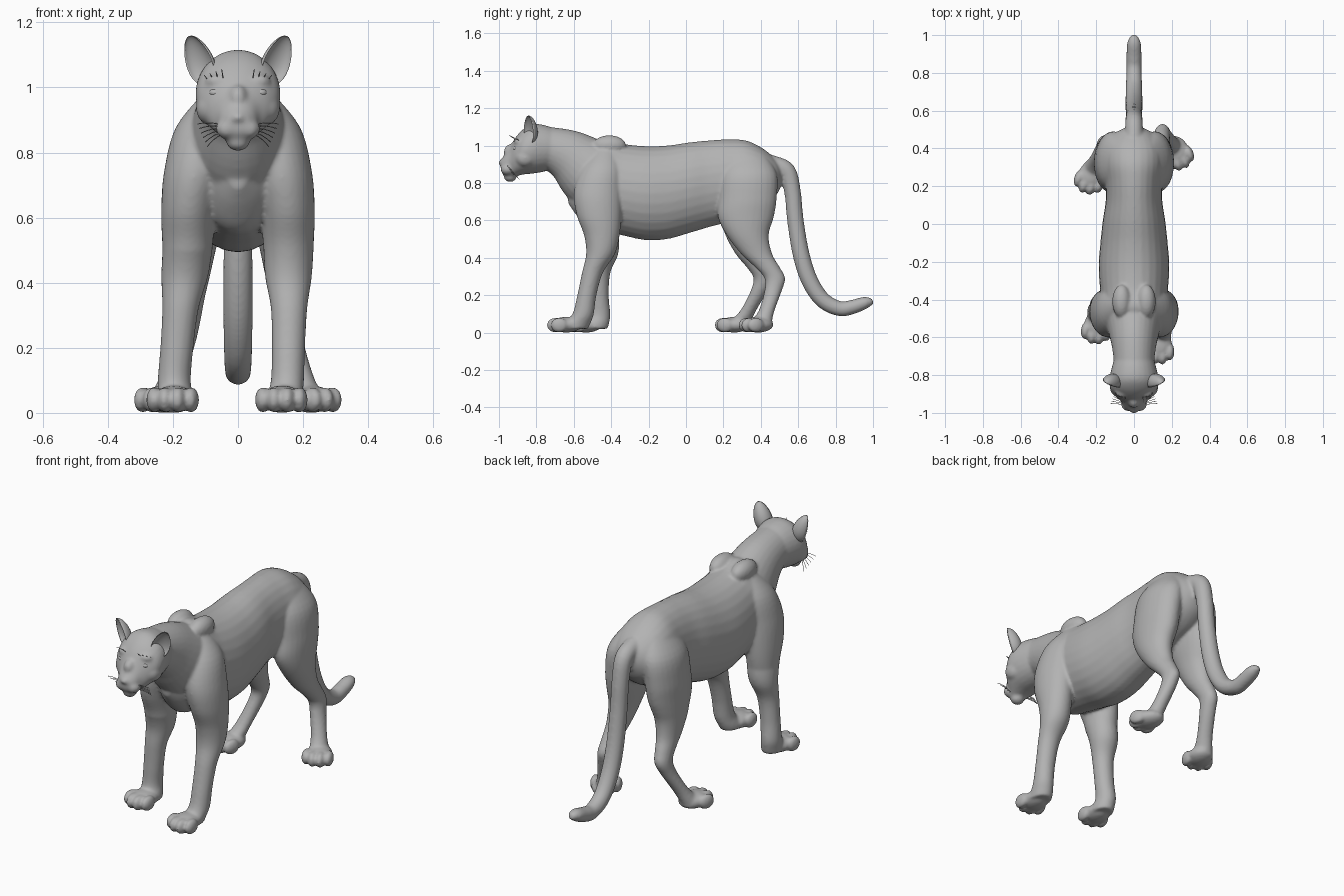
import bpy, bmesh, math
from mathutils import Vector, Matrix

if "Cube" in bpy.data.objects:
    bpy.data.objects.remove(bpy.data.objects["Cube"])

grey = bpy.data.materials.new("plain grey")
grey.use_nodes = True
colour = (0.45, 0.45, 0.45, 1)
grey.diffuse_color = colour
grey.node_tree.nodes["Principled BSDF"].inputs["Base Color"].default_value = colour
X, Y, Z = Vector((1, 0, 0)), Vector((0, 1, 0)), Vector((0, 0, 1))


def spline(rows, steps=5):
    """Catmull-Rom interpolation of rows of numbers."""
    rows = [Vector(r) for r in rows]
    out = []
    for i in range(len(rows) - 1):
        a, b, c, d = rows[max(i - 1, 0)], rows[i], rows[i + 1], rows[min(i + 2, len(rows) - 1)]
        for k in range(steps):
            t = k / steps
            out.append(b + (c - a) * t / 2 + (a * 2 - b * 5 + c * 4 - d) * t * t / 2
                       + (b * 3 - a - c * 3 + d) * t ** 3 / 2)
    return out + [rows[-1]]


def loft(bm, rings, sides=28):
    """Closed skin over elliptical rings given as centre and two half axes."""
    loops = []
    for c, u, v in rings:
        angles = [math.tau * k / sides for k in range(sides)]
        loops.append([bm.verts.new(c + u * math.cos(a) + v * math.sin(a)) for a in angles])
    for p, q in zip(loops, loops[1:]):
        for k in range(sides):
            n = (k + 1) % sides
            bm.faces.new((p[k], p[n], q[n], q[k]))
    bm.faces.new(loops[0][::-1])
    bm.faces.new(loops[-1])


def trunk(bm, rows):
    """Upright sections: y, top, bottom, half width."""
    loft(bm, [(Y * y + Z * (t + b) / 2, X * w, Z * (t - b) / 2) for y, t, b, w in spline(rows)])


def tube(bm, rows):
    """Sections square to a path in the middle plane: y, z, half width, half depth."""
    pts = spline(rows)
    rings = []
    for i, (y, z, w, d) in enumerate(pts):
        p, q = pts[max(i - 1, 0)], pts[min(i + 1, len(pts) - 1)]
        along = Vector((0, q[0] - p[0], q[1] - p[1])).normalized()
        rings.append((Vector((0, y, z)), X * w, X.cross(along) * d))
    loft(bm, rings)


def leg(bm, rows, side, dx, dy, bend):
    """Level sections: z, x, y, half width, half depth; the foot shifts by dx, dy."""
    rings = []
    for z, x, y, w, d in spline(rows):
        k = max(0, 1 - z / bend)
        rings.append((Vector((side * (x + dx * k), y + dy * k, z)), X * w, Y * d))
    loft(bm, rings)


def ball(bm, centre, size, turn=Matrix()):
    m = Matrix.Translation(centre) @ turn @ Matrix.Diagonal((*size, 1))
    return bmesh.ops.create_uvsphere(bm, u_segments=24, v_segments=14, radius=1, matrix=m)["verts"]


def pair(bm, centre, size):
    for s in (-1, 1):
        ball(bm, (s * centre[0], centre[1], centre[2]), size)


def paw(bm, x, y, yaw):
    turn = Matrix.Rotation(math.radians(yaw), 4, "Z")
    base = Vector((x, y, 0))
    ball(bm, base + Z * 0.042, (0.066, 0.085, 0.042), turn)
    for off, fwd in ((-0.057, 0.035), (-0.02, 0.058), (0.02, 0.058), (0.057, 0.035)):
        ball(bm, base + turn @ Vector((off, -fwd, 0.04)), (0.024, 0.046, 0.04), turn)


def finish(bm, name):
    bmesh.ops.recalc_face_normals(bm, faces=bm.faces)
    me = bpy.data.meshes.new(name)
    bm.to_mesh(me)
    bm.free()
    ob = bpy.data.objects.new(name, me)
    bpy.context.collection.objects.link(ob)
    return ob


def polish(ob):
    ob.data.materials.clear()
    ob.data.materials.append(grey)
    for p in ob.data.polygons:
        p.use_smooth = True
        p.material_index = 0


bm = bmesh.new()
# Ribcage, belly and rump
trunk(bm, [(-.63, .83, .69, .03), (-.58, .93, .62, .09), (-.52, 1.0, .56, .13),
           (-.44, 1.04, .54, .165), (-.34, 1.01, .52, .18), (-.22, .997, .495, .187),
           (-.1, 1.0, .5, .178), (.02, 1.017, .533, .165), (.12, 1.027, .563, .15),
           (.22, 1.033, .59, .15), (.32, 1.027, .63, .16), (.41, .985, .67, .15),
           (.48, .925, .73, .1), (.515, .87, .8, .035)])
# Neck
tube(bm, [(-.8, .98, .11, .12), (-.72, .98, .108, .118), (-.62, .94, .122, .145),
          (-.5, .85, .15, .19), (-.4, .8, .15, .2)])
# Tail
tube(bm, [(.4, .9, .05, .06), (.47, .895, .048, .05), (.54, .86, .046, .048),
          (.57, .75, .044, .044), (.585, .6, .044, .044), (.615, .42, .045, .045),
          (.66, .28, .045, .045), (.73, .175, .043, .043), (.82, .128, .04, .04),
          (.89, .137, .04, .038), (.96, .16, .036, .032), (1.0, .165, .016, .014)])
# Skull
trunk(bm, [(-.7, 1.09, .88, .1), (-.76, 1.11, .86, .118), (-.82, 1.115, .85, .13),
           (-.87, 1.088, .845, .126), (-.91, 1.045, .835, .1), (-.94, .995, .825, .068),
           (-.97, .95, .835, .052), (-.99, .925, .865, .032)])
# Muzzle pads, cheeks, brows and shoulder blades
pair(bm, (.032, -.955, .873), (.036, .036, .032))
pair(bm, (.085, -.86, .935), (.044, .055, .05))
pair(bm, (.06, -.89, 1.02), (.04, .03, .022))
pair(bm, (.065, -.41, 1.0), (.05, .09, .055))
# Nose, bridge and chin
ball(bm, (0, -.982, .908), (.026, .02, .018))
ball(bm, (0, -.93, .965), (.032, .045, .045))
ball(bm, (0, -.94, .833), (.036, .034, .028))

# Legs, with one of each pair stepping ahead
fore = [(.99, .06, -.43, .04, .05), (.88, .105, -.45, .085, .11), (.75, .13, -.47, .096, .13),
        (.63, .15, -.465, .086, .12), (.52, .155, -.45, .078, .095), (.42, .155, -.457, .072, .077),
        (.32, .157, -.5, .056, .056), (.2, .155, -.53, .051, .051), (.1, .152, -.55, .051, .057),
        (.05, .142, -.58, .055, .07), (.02, .138, -.6, .055, .075)]
hind = [(.96, .06, .33, .05, .09), (.85, .1, .335, .09, .15), (.72, .12, .33, .09, .155),
        (.62, .125, .32, .086, .15), (.52, .135, .33, .072, .112), (.42, .14, .378, .056, .083),
        (.35, .145, .435, .046, .066), (.29, .15, .475, .041, .055), (.22, .162, .465, .039, .046),
        (.12, .19, .432, .04, .042), (.06, .21, .405, .046, .055), (.02, .22, .395, .05, .06)]
leg(bm, fore, 1, 0, 0, .5)
leg(bm, fore, -1, .055, .11, .5)
leg(bm, hind, 1, 0, 0, .55)
leg(bm, hind, -1, .01, -.125, .55)
for x, y, yaw in ((.135, -.64, -3), (-.197, -.535, -6), (.225, .385, 22), (-.228, .258, -18)):
    paw(bm, x, y, yaw)

# Fuse everything into one continuous skin
body = finish(bm, "body")
bpy.ops.object.select_all(action="DESELECT")
bpy.context.view_layer.objects.active = body
body.select_set(True)
fuse = body.modifiers.new("fuse", "REMESH")
fuse.mode = "VOXEL"
fuse.voxel_size = 0.008
soften = body.modifiers.new("soften", "SMOOTH")
soften.factor = 0.5
soften.iterations = 6
for m in ("fuse", "soften"):
    bpy.ops.object.modifier_apply(modifier=m)
polish(body)

# Cupped ears, hollow side forward and outward
for side, name in ((1, "left_ear"), (-1, "right_ear")):
    bm = bmesh.new()
    place = (Matrix.Translation((side * .113, -.825, 1.087))
             @ Matrix.Rotation(side * math.radians(20), 4, "Y")
             @ Matrix.Rotation(side * math.radians(32), 4, "Z"))
    for v in ball(bm, (0, 0, 0), (1, 1, 1)):
        x, y, z = v.co
        if y < 0:
            y *= -0.6
        taper = 1 - 0.2 * z
        v.co = place @ Vector((x * .046 * taper, y * .05 * taper - .02, z * .08))
    polish(finish(bm, name))

# Eyes
bm = bmesh.new()
pair(bm, (.069, -.907, .984), (.02, .017, .013))
polish(finish(bm, "eyes"))

# Whiskers and brow hairs
hairs = bpy.data.curves.new("whiskers", "CURVE")
hairs.dimensions = "3D"
hairs.bevel_depth = 0.0014
hairs.bevel_resolution = 0


def hair(a, b, sag):
    s = hairs.splines.new("POLY")
    s.points.add(4)
    for i, p in enumerate(s.points):
        t = i / 4
        p.co = (*(Vector(a).lerp(Vector(b), t) + Z * sag * t * (1 - t)), 1)


for s in (-1, 1):
    for i in range(6):
        hair((s * .05, -.955 + .004 * i, .885 - .006 * i),
             (s * (.125 - .006 * i), -.95 + .012 * i, .888 - .014 * i), .02)
    for i in range(4):
        hair((s * (.045 + .016 * i), -.905 + .006 * i, 1.02),
             (s * (.05 + .018 * i), -.945 + .012 * i, 1.055 - .006 * i), .01)
whiskers = bpy.data.objects.new("whiskers", hairs)
bpy.context.collection.objects.link(whiskers)
bpy.ops.object.select_all(action="DESELECT")
bpy.context.view_layer.objects.active = whiskers
whiskers.select_set(True)
bpy.ops.object.convert(target="MESH")
polish(bpy.context.view_layer.objects.active)
